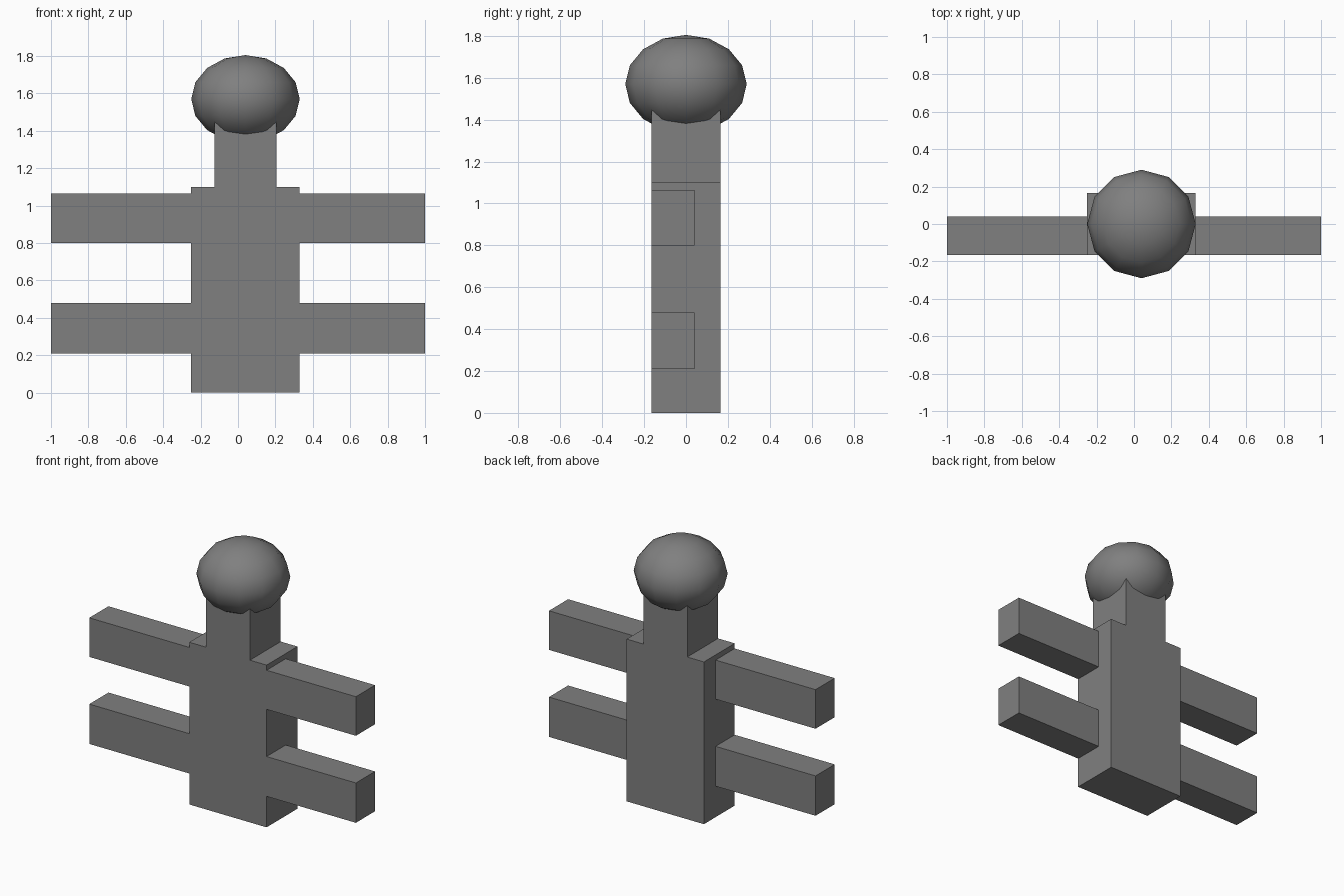
import bpy
import math

# Remove only the default cube
default = bpy.data.objects.get("Cube")
if default:
    bpy.data.objects.remove(default, do_unlink=True)

# Single plain grey
grey = bpy.data.materials.new("mid_grey")
grey.use_nodes = True
colour = (0.215, 0.215, 0.215, 1)
grey.diffuse_color = colour
grey.node_tree.nodes["Principled BSDF"].inputs["Base Color"].default_value = colour

CENTRE = 0.04      # the post sits slightly off centre
HALF_DEPTH = 0.165
BODY_HALF = 0.29


def box(name, x, y, z):
    """Box from (min, max) ranges along each axis."""
    ranges = (x, y, z)
    bpy.ops.mesh.primitive_cube_add(size=1, location=[(a + b) / 2 for a, b in ranges])
    obj = bpy.context.object
    obj.name = name
    obj.scale = [b - a for a, b in ranges]
    bpy.ops.object.transform_apply(location=False, rotation=False, scale=True)
    obj.data.materials.append(grey)
    return obj


depth = (-HALF_DEPTH, HALF_DEPTH)
left_edge, right_edge = CENTRE + BODY_HALF, CENTRE - BODY_HALF

# Body and neck, flush front and back
box("body", (right_edge, left_edge), depth, (0, 1.1))
box("neck", (CENTRE - 0.165, CENTRE + 0.165), depth, (1.1, 1.45))

# Two pairs of side bars, flush with the front
for level, z in (("upper", (0.8, 1.065)), ("lower", (0.21, 0.48))):
    box(level + "_left_bar", (left_edge, 1), (-HALF_DEPTH, 0.04), z)
    box(level + "_right_bar", (-1, right_edge), (-HALF_DEPTH, 0.04), z)

# Flattened smooth head
bpy.ops.mesh.primitive_uv_sphere_add(segments=12, ring_count=8, radius=1,
                                     location=(CENTRE, 0, 1.57))
head = bpy.context.object
head.name = "head"
head.scale = (0.29, 0.29, 0.235)
bpy.ops.object.transform_apply(location=False, rotation=False, scale=True)
head.data.materials.append(grey)
bpy.ops.object.shade_smooth_by_angle(angle=math.radians(60))
